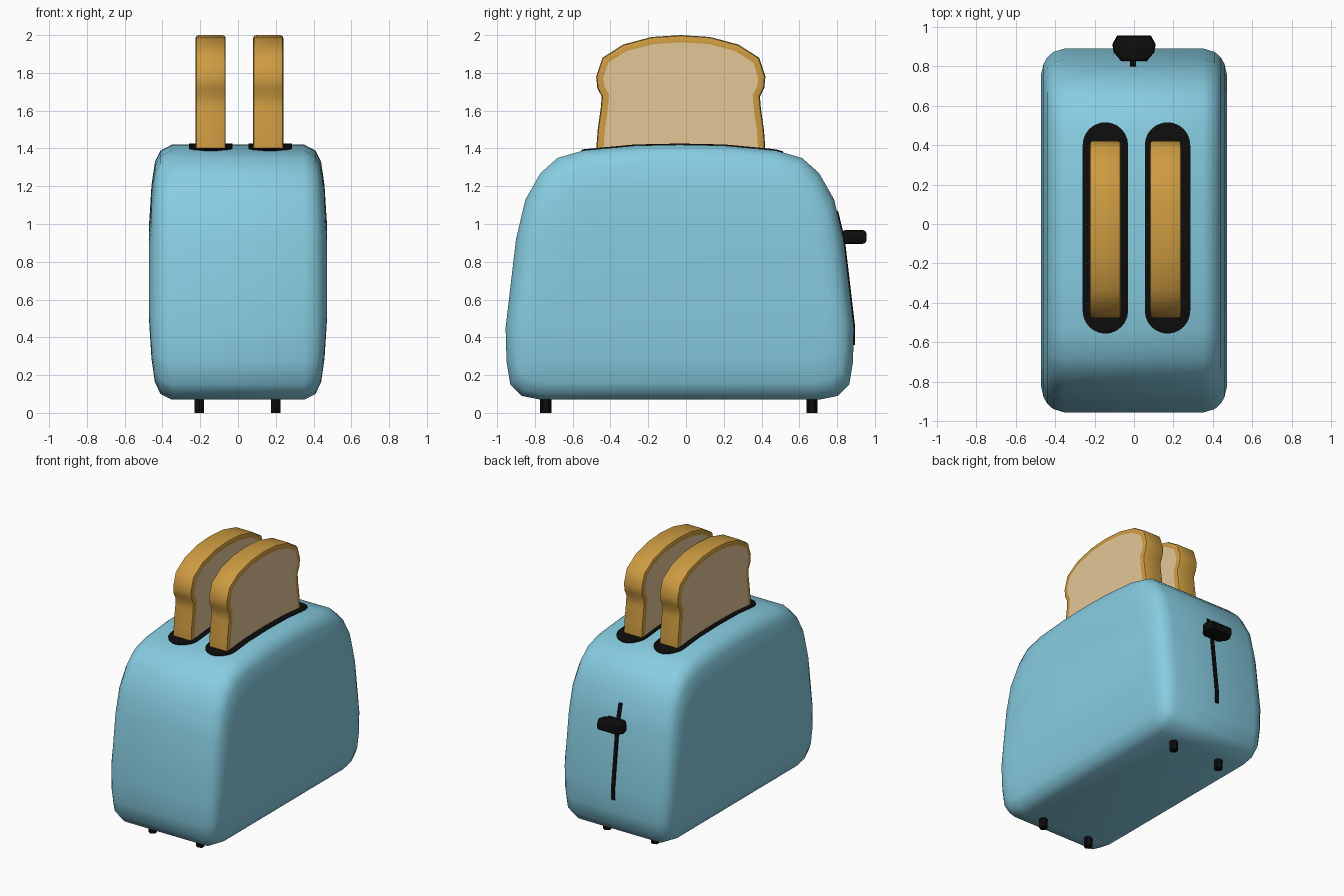
import bpy, bmesh, math

if "Cube" in bpy.data.objects:
    bpy.data.objects.remove(bpy.data.objects["Cube"])


def material(name, rgb):
    m = bpy.data.materials.new(name)
    m.diffuse_color = (*rgb, 1)
    m.use_nodes = True
    m.node_tree.nodes["Principled BSDF"].inputs["Base Color"].default_value = m.diffuse_color
    return m


BLUE = material("light blue enamel", (0.242, 0.610, 0.753))
BLACK = material("black plastic", (0.004, 0.004, 0.004))
CRUST = material("golden crust", (0.610, 0.328, 0.053))
CRUMB = material("pale crumb", (0.775, 0.565, 0.314))


def finish(name, bm, *mats):
    bmesh.ops.recalc_face_normals(bm, faces=bm.faces[:])
    me = bpy.data.meshes.new(name)
    bm.to_mesh(me)
    bm.free()
    for m in mats:
        me.materials.append(m)
    ob = bpy.data.objects.new(name, me)
    bpy.context.collection.objects.link(ob)
    return ob


def loft(rings):
    """Closed solid through a list of equal-sized rings."""
    bm = bmesh.new()
    vs = [[bm.verts.new(p) for p in r] for r in rings]
    n = len(vs[0])
    for a, b in zip(vs, vs[1:]):
        for i in range(n):
            j = (i + 1) % n
            bm.faces.new((a[i], a[j], b[j], b[i]))
    bm.faces.new(vs[0][::-1])
    bm.faces.new(vs[-1])
    bmesh.ops.recalc_face_normals(bm, faces=bm.faces[:])
    return bm


def lerp_table(x, table):
    table = sorted(table)
    for (x0, y0), (x1, y1) in zip(table, table[1:]):
        if x0 <= x <= x1:
            return y0 + (y1 - y0) * (x - x0) / (x1 - x0)


def mirrored(half, centre):
    """Full outline from (half width, height) points listed bottom to top."""
    right = [(centre + h, z) for h, z in half]
    left = [(centre - h, z) for h, z in reversed(half) if h > 0]
    return right + left


# Body: side profile lofted across the width, shrinking toward each side
YC, ZC = -0.033, 0.745
HALF = [(.737, .07), (.837, .09), (.897, .15), (.917, .27), (.922, .45),
        (.867, .92), (.817, 1.13), (.737, 1.27), (.647, 1.35),
        (.507, 1.39), (.237, 1.415), (0, 1.42)]
profile = mirrored(HALF, YC)
sides = [(.35, 1, 1), (.41, .98, .955), (.44, .95, .865),
         (.458, .915, .68), (.47, .86, .40)]
sections = [(-x, a, b) for x, a, b in reversed(sides)] + sides
finish("body", loft([[(x, YC + (y - YC) * sy, ZC + (z - ZC) * sz)
                      for y, z in profile] for x, sy, sz in sections]), BLUE)


def top_z(y):
    return lerp_table(abs(y - YC), HALF[4:])


def back_y(z):
    return YC + lerp_table(z, [(z, h) for h, z in HALF])


# Bread slots: thin dark plates following the curved top
R, L, SLOT_Y = 0.115, 0.535, -0.02
ends = [(L - R + R * math.cos(math.radians(a)), R * math.sin(math.radians(a)))
        for a in (6, 15, 30, 45, 60, 75, 90)]
stations = ([(-t, w) for t, w in ends] + [(t, R) for t in (-.25, -.13, -.013, .11, .224)]
            + ends[::-1])
for side, cx in (("left", -.145), ("right", .17)):
    rings = []
    for t, w in stations:
        y = SLOT_Y + t
        z = top_z(y)
        rings.append([(cx - w, y, z - .003), (cx + w, y, z - .003),
                      (cx + w, y, z + .006), (cx - w, y, z + .006)])
    finish(side + "_slot", loft(rings), BLACK)

# Toast slices: rounded crust rim with an inset crumb face on both sides
TOAST = mirrored([(.448, 1.32), (.446, 1.42), (.440, 1.50), (.423, 1.62),
                  (.419, 1.675), (.442, 1.72), (.448, 1.78), (.415, 1.88),
                  (.305, 1.95), (.155, 1.99), (0, 2.0)], -.0275)
for side, cx in (("left", -.145), ("right", .16)):
    bm = loft([[(cx + d, y, z) for y, z in TOAST] for d in (-.08, .08)])
    rim = [e for e in bm.edges if abs(e.verts[0].co.x - e.verts[1].co.x) < 1e-5]
    bmesh.ops.bevel(bm, geom=rim, offset=.016, segments=2, profile=.5,
                    affect='EDGES')
    bm.normal_update()
    caps = [f for f in bm.faces if len(f.verts) > 8]
    bmesh.ops.inset_individual(bm, faces=caps, thickness=.022,
                               use_even_offset=True)
    for f in caps:
        f.material_index = 1
    finish(side + "_toast", bm, CRUST, CRUMB)

# Lever track: thin dark strip on the back face
track = []
for z in (.36, .45, .92, 1.07):
    y = back_y(z)
    track.append([(-.02, y - .002, z), (.01, y - .002, z),
                  (.01, y + .007, z), (-.02, y + .007, z)])
finish("lever_track", loft(track), BLACK)

# Lever knob
knob = mirrored([(.065, .825), (.103, .87), (.11, .91), (.085, .955)], 0)
bm = loft([[(x, y, z) for x, y in knob] for z in (.895, .968)])
rim = [e for e in bm.edges if abs(e.verts[0].co.z - e.verts[1].co.z) < 1e-5]
bmesh.ops.bevel(bm, geom=rim, offset=.018, segments=2, profile=.5, affect='EDGES')
finish("lever_knob", bm, BLACK)

# Feet
for fb, y in (("front", -.742), ("back", .667)):
    for side, x in (("left", -.205), ("right", .2)):
        ring = [(x + .03 * math.sin(k * math.pi / 3), y + .03 * math.cos(k * math.pi / 3))
                for k in range(6)]
        finish(f"{fb}_{side}_foot", loft([[(a, b, z) for a, b in ring]
                                          for z in (0, .085)]), BLACK)

# Smooth shading with sharp edges kept
for ob in bpy.context.collection.objects:
    ob.select_set(True)
    bpy.context.view_layer.objects.active = ob
bpy.ops.object.shade_smooth_by_angle(angle=math.radians(40))
